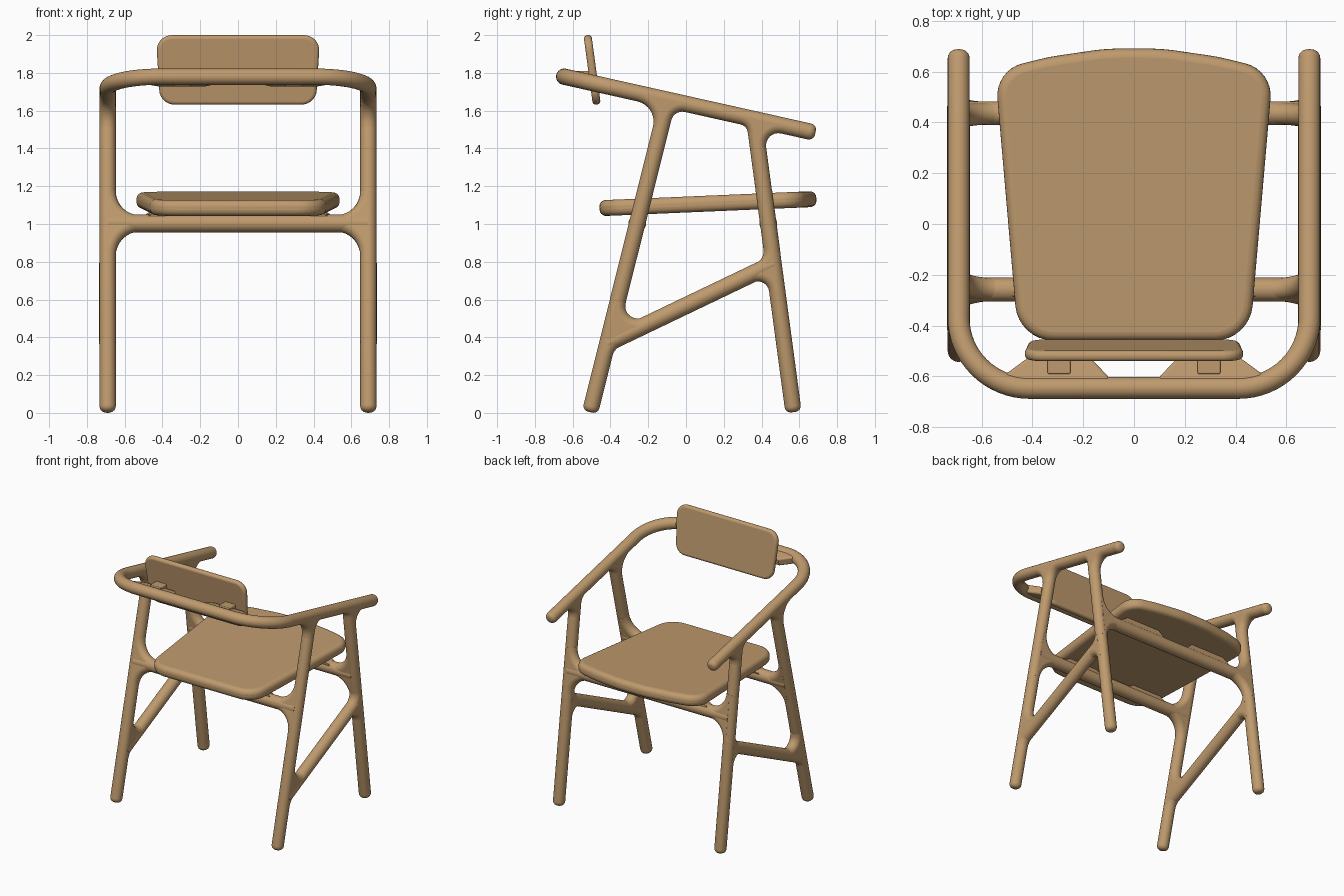
import bpy, bmesh, math
from mathutils import Vector as V

if "Cube" in bpy.data.objects:
    bpy.data.objects.remove(bpy.data.objects["Cube"])

R = 0.043          # tube radius
SIDES = 24
X = V((1, 0, 0))
wood = bpy.data.materials.new("warm wood")
wood.diffuse_color = (0.52, 0.325, 0.155, 1)
wood.use_nodes = True
wood.node_tree.nodes["Principled BSDF"].inputs["Base Color"].default_value = wood.diffuse_color


def finish(name, bm, bevel=0):
    bmesh.ops.recalc_face_normals(bm, faces=bm.faces)
    me = bpy.data.meshes.new(name)
    bm.to_mesh(me)
    bm.free()
    ob = bpy.data.objects.new(name, me)
    bpy.context.collection.objects.link(ob)
    me.materials.append(wood)
    if bevel:
        m = ob.modifiers.new("round edges", 'BEVEL')
        m.width, m.segments = bevel, 5
        m.limit_method, m.angle_limit = 'ANGLE', math.radians(40)
    bpy.ops.object.select_all(action='DESELECT')
    ob.select_set(True)
    bpy.context.view_layer.objects.active = ob
    bpy.ops.object.shade_smooth_by_angle(angle=math.radians(35))
    return ob


def tube(bm, path, n, r=R, round_start=False, round_end=False):
    """Sweep a circle along a path lying in the plane with normal n."""
    n = n.normalized()
    path = [V(p) for p in path]
    rings = []
    for i, p in enumerate(path):
        t = (path[min(i + 1, len(path) - 1)] - path[max(i - 1, 0)]).normalized()
        rings.append((p, t, r))
    e = 0.75 * r
    steps = [k * math.pi / 10 for k in range(6)]

    def cap(ring, s):
        p, t, _ = ring
        return [(p - t * s * e * (1 - math.sin(a)), t, r - e * (1 - math.cos(a))) for a in steps]
    if round_start:
        rings = cap(rings[0], -1)[::-1] + rings[1:]
    if round_end:
        rings = rings[:-1] + cap(rings[-1], 1)
    loops = []
    for p, t, rr in rings:
        b = n.cross(t)
        loops.append([bm.verts.new(p + (n * math.cos(a) + b * math.sin(a)) * rr)
                      for a in (2 * math.pi * k / SIDES for k in range(SIDES))])
    for l0, l1 in zip(loops, loops[1:]):
        for k in range(SIDES):
            j = (k + 1) % SIDES
            bm.faces.new((l0[k], l0[j], l1[j], l1[k]))
    bm.faces.new(loops[0])
    bm.faces.new(loops[-1])


def prism(bm, pts, half):
    lo = [bm.verts.new(p - half) for p in pts]
    hi = [bm.verts.new(p + half) for p in pts]
    bm.faces.new(lo)
    bm.faces.new(hi)
    for k in range(len(pts)):
        j = (k + 1) % len(pts)
        bm.faces.new((lo[k], lo[j], hi[j], hi[k]))


def corner_arc(p, a, b, r, steps=8):
    """Arc of radius r touching both rays a and b from p."""
    a, b = a.normalized(), b.normalized()
    half = a.angle(b) / 2
    c = p + (a + b).normalized() * (r / math.sin(half))
    d = r / math.tan(half)
    v0, v1 = p + a * d - c, p + b * d - c
    return [c + v0.slerp(v1, k / steps).normalized() * r for k in range(steps + 1)]


def web(bm, p, a, b, r):
    """Filleted joint: bent tube between two rails plus a solid infill."""
    arc = corner_arc(p, a, b, r + R)
    n = a.cross(b).normalized()
    tube(bm, arc, n)
    prism(bm, [p] + arc, n * R)


def rounded(corners):
    """Outline from (x, y, radius) corners."""
    out, n = [], len(corners)
    for i, (x, y, r) in enumerate(corners):
        p = V((x, y, 0))
        q, s = V((*corners[i - 1][:2], 0)), V((*corners[(i + 1) % n][:2], 0))
        out += corner_arc(p, q - p, s - p, r)
    return out


def mirrored(half):
    return half + [(-x, y, r) for x, y, r in reversed(half)]


def arm_z(y):
    return 1.78 - 0.2235 * (y + 0.645)


# Arm and back rail: one bent tube in a tilted plane
arm_n = V((0, 0.2235, 1)).normalized()
plan = [(0.69, 0.685)] + [(0.69, y) for y in (0.4, 0.0)]
plan += [(0.41 + 0.28 * math.cos(a), -0.37 - 0.275 * math.sin(a))
         for a in (k * math.pi / 32 for k in range(17))]
plan += [(-x, y) for x, y in reversed(plan)]
bm = bmesh.new()
tube(bm, [(x, y, arm_z(y)) for x, y in plan], arm_n, R, True, True)
finish("arm_rail", bm)

# Legs, braces and filleted joints on each side
for side, s in (("right", 1), ("left", -1)):
    def P(y, z):
        return V((0.69 * s, y, z))
    rear0, rear1 = P(-0.508, 0.004), P(-0.095, arm_z(-0.095))
    front0, front1 = P(0.569, 0.004), P(0.361, arm_z(0.361))
    brace0, brace1 = P(-0.417, 0.368), P(0.464, 0.79)
    for name, a, b in (("rear_leg", rear0, rear1), ("front_leg", front0, front1)):
        bm = bmesh.new()
        tube(bm, [a, b], X, R, True)
        finish(f"{name}_{side}", bm)
    bm = bmesh.new()
    tube(bm, [brace0, brace1], X, 0.045)
    finish(f"side_brace_{side}", bm)
    fwd = V((0, 1, -0.2235))
    up_r, up_f, br = rear1 - rear0, front1 - front0, brace1 - brace0
    bm = bmesh.new()
    for p, a, b, r in ((rear1, -up_r, -fwd, 0.11), (rear1, -up_r, fwd, 0.06),
                       (front1, -up_f, -fwd, 0.05), (front1, -up_f, fwd, 0.065),
                       (brace0, up_r, br, 0.065), (brace0, -up_r, br, 0.08),
                       (brace1, up_f, -br, 0.07), (brace1, -up_f, -br, 0.06)):
        web(bm, p, a, b, r)
    finish(f"side_joints_{side}", bm)


def pads(bm, base, up, height, n, half):
    """Flared support pads rising from a cross rail."""
    for s in (1, -1):
        shape = ((0.10, 0), (0.10, 0.25), (0.17, 1), (0.42, 1), (0.52, 0.25), (0.52, 0))
        prism(bm, [base + X * s * x + up * h * height for x, h in shape], n * half)


# Seat rails with flared ends and pads under the seat
for name, y, lean, top in (("rear_seat_rail", -0.258, 0.25, 0.055),
                           ("front_seat_rail", 0.436, -0.133, 0.09)):
    up = V((0, lean, 1)).normalized()
    n = up.cross(X)
    c = V((0, y, 1.003))
    bm = bmesh.new()
    tube(bm, [c - X * 0.69, c + X * 0.69], n, 0.047)
    for s in (1, -1):
        for d in (up, -up):
            web(bm, c + X * 0.69 * s, d, -X * s, 0.13)
    pads(bm, c, up, top, n, 0.035)
    finish(name, bm)

# Back support pads and blocks behind the backrest
inward = V((0, 1, -0.2235)).normalized()
bm = bmesh.new()
pads(bm, V((0, -0.63, arm_z(-0.63))), inward, 0.10, arm_n, 0.03)
finish("backrest_pads", bm, 0.012)
bm = bmesh.new()
for s in (1, -1):
    prism(bm, [V((s * 0.295 + dx, y, 1.77)) for dx, y in
               ((-0.045, -0.59), (0.045, -0.59), (0.045, -0.495), (-0.045, -0.495))],
          V((0, 0, 0.04)))
finish("backrest_blocks", bm, 0.006)

# Seat: tapered rounded board, tilted slightly
outline = rounded(mirrored([(0.455, -0.458, 0.15), (0.547, 0.605, 0.13),
                            (0.33, 0.658, 0.8), (0.11, 0.69, 0.8)]))
bm = bmesh.new()
prism(bm, [V((p.x, p.y, 1.103 + 0.043 * p.y)) for p in outline], V((0, -0.0018, 0.042)))
finish("seat", bm, 0.034)

# Backrest: thin leaning board
lean = V((0, -0.047, 0.35)).normalized()
mid = V((0, -0.497, 1.817))
bm = bmesh.new()
prism(bm, [mid + X * p.x + lean * p.y for p in
           rounded(mirrored([(0.412, -0.186, 0.08), (0.435, 0.184, 0.08)]))],
      lean.cross(X) * 0.021)
finish("backrest", bm, 0.018)
